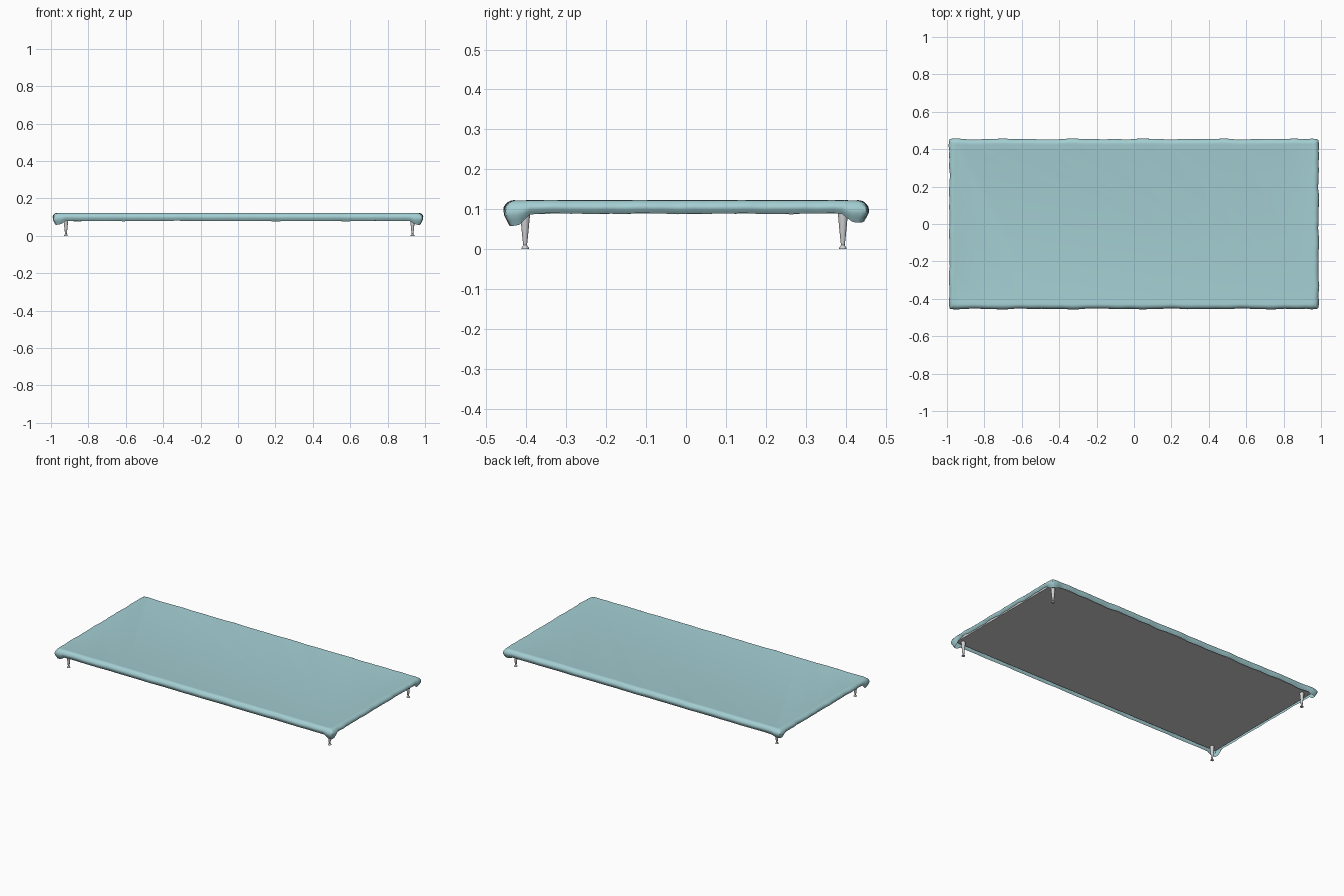
import bpy, bmesh, math
from mathutils import Vector

if "Cube" in bpy.data.objects:
    bpy.data.objects.remove(bpy.data.objects["Cube"])


def material(name, rgb):
    m = bpy.data.materials.new(name)
    m.diffuse_color = (*rgb, 1)
    m.use_nodes = True
    m.node_tree.nodes["Principled BSDF"].inputs["Base Color"].default_value = m.diffuse_color
    return m


CLOTH = material("pale teal cloth", (0.37, 0.62, 0.65))
GREY = material("light grey", (0.64, 0.64, 0.64))


def finish(name, bm, mat, angle):
    bmesh.ops.recalc_face_normals(bm, faces=bm.faces[:])
    me = bpy.data.meshes.new(name)
    bm.to_mesh(me)
    bm.free()
    ob = bpy.data.objects.new(name, me)
    bpy.context.collection.objects.link(ob)
    me.materials.append(mat)
    bpy.ops.object.select_all(action='DESELECT')
    ob.select_set(True)
    bpy.context.view_layer.objects.active = ob
    bpy.ops.object.shade_smooth_by_angle(angle=math.radians(angle))
    return ob


# Outline of the flat top: rounded rectangle as (point, outward direction)
HX, HY, R = 0.955, 0.422, 0.010


def outline():
    pts = []
    cx, cy = HX - R, HY - R
    corners = [(cx, cy), (-cx, cy), (-cx, -cy), (cx, -cy)]
    for i, corner in enumerate(corners):
        c, nxt = Vector(corner), Vector(corners[(i + 1) % 4])
        for k in range(9):
            a = math.pi / 2 * (i + k / 8)
            n = Vector((math.cos(a), math.sin(a)))
            # push the diagonal out so the cover keeps squarish corners
            pts.append((c + n * R, n / max(abs(n.x), abs(n.y)) ** 0.8))
        a = math.pi / 2 * (i + 1)
        n = Vector((round(math.cos(a)), round(math.sin(a))))
        count = 80 if i % 2 == 0 else 40
        for k in range(1, count):
            pts.append((c.lerp(nxt, k / count) + n * R, n))
    return pts


def wave(x, y):
    s = x + y * 1.7
    return (math.sin(s * 17 + 1) + 0.8 * math.sin(s * 31 + 2.2) + 0.6 * math.sin(s * 53)) / 2.4


# Draped cover: flat top, rounded shoulder, uneven hanging hem with pointed corners
section = [(0, 0.1215), (0.008, 0.1225), (0.016, 0.121), (0.023, 0.117),
           (0.028, 0.111), (0.032, 0.104), (0.032, 0.096), (0.028, 0.088), (0.023, 0.079)]
bm = bmesh.new()
rings = []
for j, (d, z) in enumerate(section):
    t = j / (len(section) - 1)
    ring = []
    for p, n in outline():
        gap = math.hypot(HX - abs(p.x), HY - abs(p.y))
        corner = math.exp(-(gap / 0.018) ** 2)
        w = wave(p.x, p.y)
        out = d + t * 0.005 * w + corner * 0.005 * math.sin(math.pi * t)
        front = 1 if p.y < 0 else 0.6
        side = 1 if abs(n.x) > 0.99 and abs(n.y) < 0.01 else 0
        drop = t ** 2 * (-0.002 * w + 0.021 * corner * front - 0.010 * side * (1 - corner))
        q = p + n * out
        ring.append(bm.verts.new((q.x, q.y, z - drop + 0.0008 * w * math.sin(math.pi * t))))
    rings.append(ring)
bm.faces.new(rings[0])
N = len(rings[0])
for a, b in zip(rings, rings[1:]):
    for i in range(N):
        k = (i + 1) % N
        bm.faces.new((a[i], b[i], b[k], a[k]))
finish("draped_cover", bm, CLOTH, 60)

# Board under the cover
bm = bmesh.new()
bmesh.ops.create_cube(bm, size=1)
for v in bm.verts:
    v.co = (v.co.x * 1.93, v.co.y * 0.86, 0.103 + v.co.z * 0.024)
finish("base_board", bm, GREY, 30)

# Four turned legs with a flared foot
profile = [(0, 0.0), (0.0095, 0.0), (0.0095, 0.003), (0.0045, 0.010),
           (0.0055, 0.016), (0.0090, 0.050), (0.0122, 0.085), (0.0124, 0.094)]
for fy, side_y in (("front", -0.403), ("back", 0.393)):
    for fx, side_x in (("left", -0.92), ("right", 0.933)):
        bm = bmesh.new()
        vs = [bm.verts.new((r, 0, z)) for r, z in profile]
        es = [bm.edges.new(e) for e in zip(vs, vs[1:])]
        bmesh.ops.spin(bm, geom=vs + es, cent=(0, 0, 0), axis=(0, 0, 1),
                       angle=2 * math.pi, steps=20)
        bmesh.ops.remove_doubles(bm, verts=bm.verts[:], dist=0.00005)
        ob = finish(f"{fy}_{fx}_leg", bm, GREY, 40)
        ob.location = (side_x, side_y, 0)
